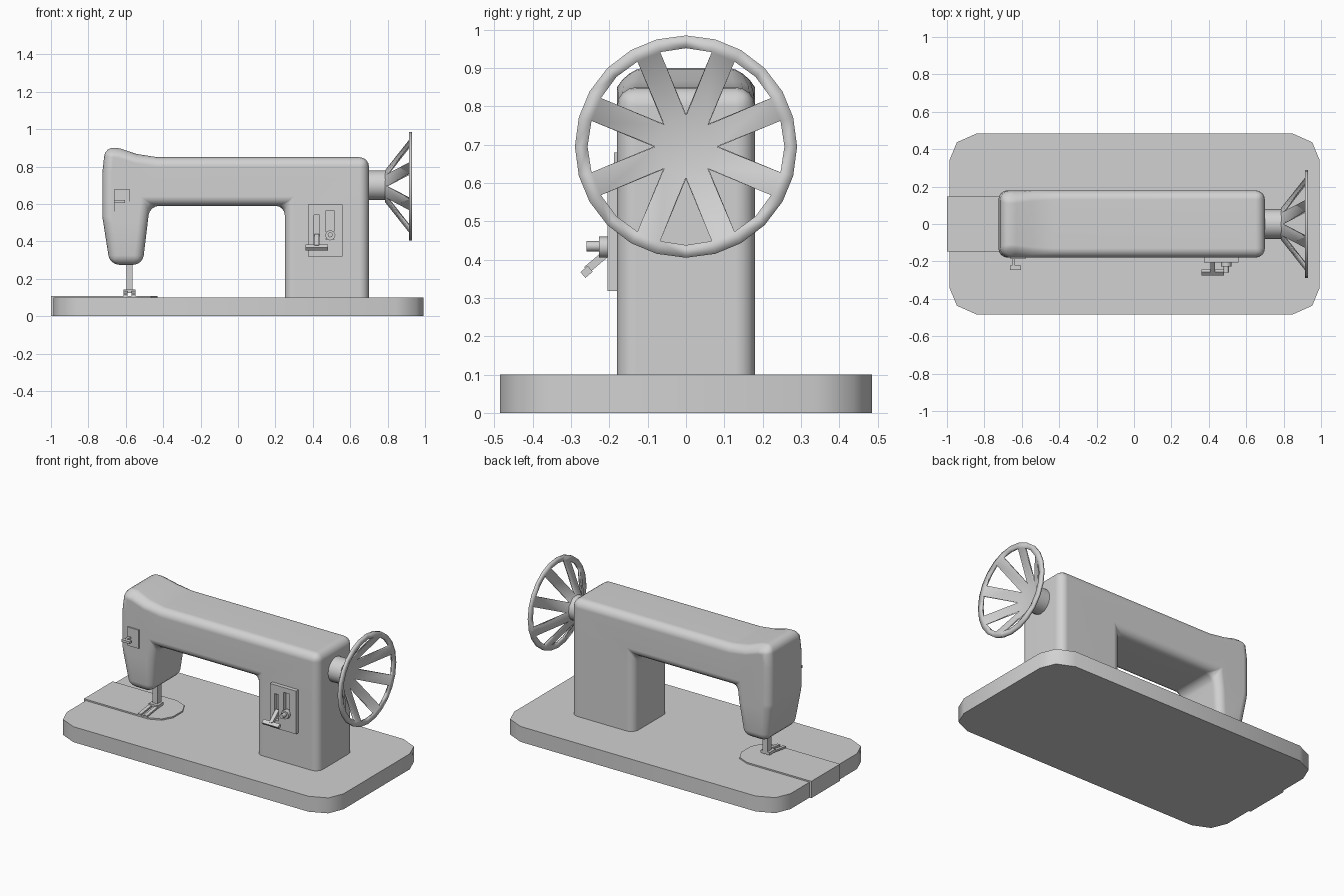
import bpy, bmesh
from math import sin, cos, radians
from mathutils import Vector, Matrix

if "Cube" in bpy.data.objects:
    bpy.data.objects.remove(bpy.data.objects["Cube"], do_unlink=True)

grey = bpy.data.materials.new("light grey")
grey.use_nodes = True
grey.diffuse_color = (0.64, 0.64, 0.64, 1)
grey.node_tree.nodes["Principled BSDF"].inputs["Base Color"].default_value = grey.diffuse_color


def finish(name, bm, angle=35):
    bmesh.ops.recalc_face_normals(bm, faces=bm.faces)
    mesh = bpy.data.meshes.new(name)
    bm.to_mesh(mesh)
    bm.free()
    mesh.materials.append(grey)
    ob = bpy.data.objects.new(name, mesh)
    bpy.context.collection.objects.link(ob)
    bpy.ops.object.select_all(action='DESELECT')
    ob.select_set(True)
    bpy.context.view_layer.objects.active = ob
    if angle:
        bpy.ops.object.shade_smooth_by_angle(angle=radians(angle))
    return ob


def extrude_profile(points, direction):
    bm = bmesh.new()
    face = bm.faces.new([bm.verts.new(p) for p in points])
    new = bmesh.ops.extrude_face_region(bm, geom=[face])["geom"]
    bmesh.ops.translate(bm, verts=[v for v in new if isinstance(v, bmesh.types.BMVert)],
                        vec=direction)
    return bm


def box(name, x, y, z, tilt=0):
    bm = bmesh.new()
    bmesh.ops.create_cube(bm, size=1)
    size = Vector((x[1] - x[0], y[1] - y[0], z[1] - z[0]))
    mid = Vector((sum(x), sum(y), sum(z))) / 2
    bm.transform(Matrix.Translation(mid) @ Matrix.Rotation(radians(tilt), 4, 'X')
                 @ Matrix.Diagonal(size).to_4x4())
    return finish(name, bm, 0)


def cylinder(name, center, radius, depth, axis, sides):
    bm = bmesh.new()
    bmesh.ops.create_cone(bm, cap_ends=True, segments=sides, radius1=radius,
                          radius2=radius, depth=depth)
    bm.transform(Matrix.Translation(center) @ Matrix.Rotation(radians(90), 4, axis))
    return finish(name, bm, 50)


# Base board with cut corners
corner = [(0.99, 0.34), (0.95, 0.437), (0.842, 0.485)]
outline = corner + [(-x, y) for x, y in reversed(corner)]
outline += [(-x, -y) for x, y in outline]
finish("base_board", extrude_profile([(x + 0.003, y, 0) for x, y in outline], (0, 0, 0.1)), 50)

# Sliding needle plate, folded over the end of the base
half = [(-1, 0.147), (-0.54, 0.147), (-0.465, 0.115), (-0.43, 0.05)]
loop = half + [(x, -y) for x, y in reversed(half)]
finish("needle_plate", extrude_profile([(x, y, 0.1) for x, y in loop], (0, 0, 0.009)), 0)
box("needle_plate_flap", (-1, -0.985), (-0.147, 0.147), (0.0, 0.105))

# Machine body: column, arm and head in one rounded profile
profile = [(0.7, 0.1), (0.7, 0.85), (-0.43, 0.85), (-0.54, 0.867), (-0.63, 0.897),
           (-0.71, 0.906), (-0.725, 0.77), (-0.725, 0.53), (-0.685, 0.275),
           (-0.51, 0.275), (-0.472, 0.59), (0.25, 0.59), (0.25, 0.1)]
bm = extrude_profile([(x, 0.18, z) for x, z in profile], (0, -0.36, 0))
bmesh.ops.recalc_face_normals(bm, faces=bm.faces)
rounded = [e for e in bm.edges if e.calc_face_angle(0) > 0.4
           and max(v.co.z for v in e.verts) > 0.11]
bmesh.ops.bevel(bm, geom=rounded, offset=0.05, offset_type='OFFSET', segments=4,
                profile=0.5, affect='EDGES', clamp_overlap=True)
bmesh.ops.bisect_plane(bm, geom=bm.verts[:] + bm.edges[:] + bm.faces[:],
                       plane_co=(0, 0, 0.5), plane_no=(0, 0, 1))
for v in bm.verts:
    if v.co.z > 0.85:                      # crest narrows upward
        v.co.y *= 1 - (v.co.z - 0.85) * 3
    elif v.co.z < 0.5 and v.co.x < 0:      # head narrows downward
        v.co.y *= 1 - (0.5 - v.co.z) * 0.5
body = finish("machine_body", bm, 40)
body.modifiers.new("even_shading", 'WEIGHTED_NORMAL').keep_sharp = True

# Hand wheel: dished spokes and a flat rim
AXLE = 0.695
bm = bmesh.new()


def wheel_vert(radius, degrees, x):
    a = radians(degrees)
    return bm.verts.new((x, radius * cos(a), AXLE + radius * sin(a)))


center = wheel_vert(0, 0, 0.785)
apex, inner, outer = [], [], []
for k in range(8):
    apex.append(wheel_vert(0.082, k * 45, 0.793))
    for step in (-15.3, 0, 15.3):
        inner.append(wheel_vert(0.257, k * 45 + step, 0.923))
        outer.append(wheel_vert(0.29, k * 45 + step, 0.923))
for k in range(8):
    n = (k + 1) % 8
    bm.faces.new((center, apex[k], apex[n]))
    bm.faces.new((apex[k], inner[k * 3 + 2], inner[n * 3], apex[n]))
for i in range(24):
    j = (i + 1) % 24
    bm.faces.new((inner[i], outer[i], outer[j], inner[j]))
wheel = finish("hand_wheel", bm, 30)
solid = wheel.modifiers.new("thickness", 'SOLIDIFY')
solid.thickness = 0.015
solid.offset = 0
cylinder("wheel_hub", (0.74, 0, AXLE + 0.005), 0.079, 0.1, 'Y', 16)

# Needle bar and forked presser foot
box("needle_bar", (-0.597, -0.563), (-0.02, 0.02), (0.13, 0.3))
box("foot_bridge", (-0.612, -0.548), (-0.04, 0.02), (0.125, 0.143))
for side, x in (("right", -0.612), ("left", -0.57)):
    box("foot_prong_" + side, (x, x + 0.022), (-0.15, -0.02), (0.117, 0.128), 8)

# Thread guide on the head
box("guide_plate", (-0.66, -0.58), (-0.188, -0.16), (0.56, 0.68))
box("guide_stem", (-0.652, -0.636), (-0.225, -0.18), (0.607, 0.622))
box("guide_cap", (-0.664, -0.604), (-0.245, -0.222), (0.605, 0.62))

# Stitch control plate with two open slots
xs = (0.373, 0.405, 0.435, 0.47, 0.512, 0.56)
zs = (0.318, 0.37, 0.41, 0.54, 0.565, 0.597)
slots = {(1, 1), (1, 2), (3, 2), (3, 3)}
bm = bmesh.new()
grid = [[bm.verts.new((x, -0.205, z)) for z in zs] for x in xs]
for i in range(5):
    for j in range(5):
        if (i, j) not in slots:
            bm.faces.new((grid[i][j], grid[i + 1][j], grid[i + 1][j + 1], grid[i][j + 1]))
new = bmesh.ops.extrude_face_region(bm, geom=bm.faces[:], use_keep_orig=True)["geom"]
bmesh.ops.translate(bm, verts=[v for v in new if isinstance(v, bmesh.types.BMVert)],
                    vec=(0, 0.03, 0))
finish("control_plate", bm, 0)

# Lever and knob in the slots
box("lever_arm", (0.408, 0.432), (-0.27, -0.18), (0.392, 0.412), 40)
box("lever_handle", (0.362, 0.48), (-0.272, -0.247), (0.358, 0.378), 40)
cylinder("knob_collar", (0.493, -0.212, 0.433), 0.028, 0.03, 'X', 8)
cylinder("knob_pin", (0.493, -0.235, 0.435), 0.014, 0.05, 'X', 8)
